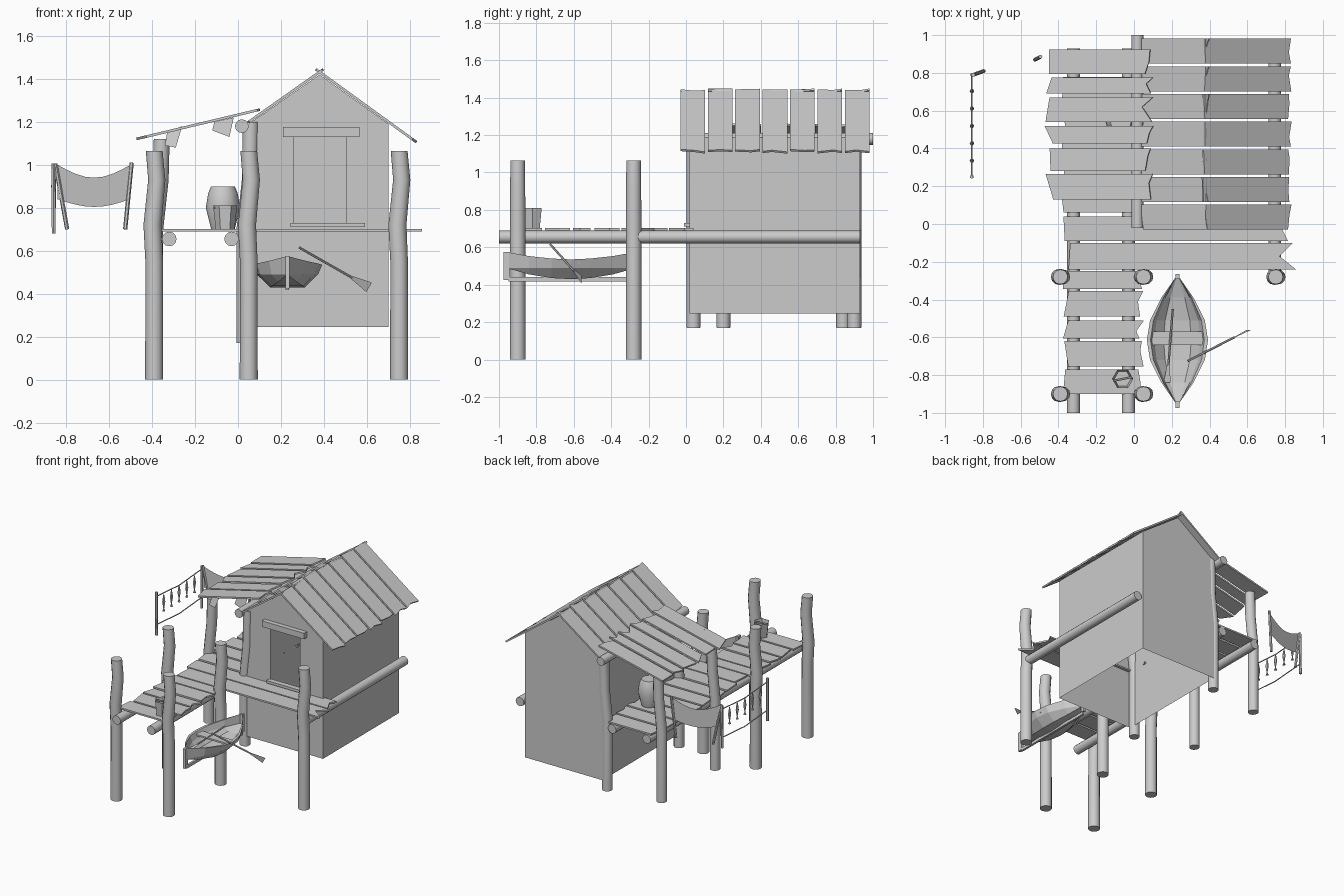
import bpy, bmesh, math, random
from mathutils import Vector

if "Cube" in bpy.data.objects:
    bpy.data.objects.remove(bpy.data.objects["Cube"])
random.seed(4)


def finish(name, bm, smooth=True):
    bmesh.ops.recalc_face_normals(bm, faces=bm.faces)
    me = bpy.data.meshes.new(name)
    bm.to_mesh(me)
    bm.free()
    ob = bpy.data.objects.new(name, me)
    bpy.context.collection.objects.link(ob)
    if smooth:
        bpy.ops.object.select_all(action='DESELECT')
        ob.select_set(True)
        bpy.context.view_layer.objects.active = ob
        bpy.ops.object.shade_smooth_by_angle(angle=math.radians(40))
    return ob


def tube(name, path, radii, sides=12, cap_end=True):
    """Rings swept along a nearly straight path."""
    path = [Vector(p) for p in path]
    if not isinstance(radii, (list, tuple)):
        radii = [radii] * len(path)
    q = (path[-1] - path[0]).to_track_quat('Z', 'Y')
    bm = bmesh.new()
    rings = []
    for p, r in zip(path, radii):
        rings.append([bm.verts.new(p + q @ Vector((r * math.cos(a), r * math.sin(a), 0)))
                      for a in (2 * math.pi * i / sides for i in range(sides))])
    for a, b in zip(rings, rings[1:]):
        for i in range(sides):
            j = (i + 1) % sides
            bm.faces.new((a[i], a[j], b[j], b[i]))
    bm.faces.new(rings[0])
    if cap_end:
        bm.faces.new(rings[-1])
    return finish(name, bm)


def box(name, lo, hi):
    bm = bmesh.new()
    bmesh.ops.create_cube(bm, size=1)
    for v in bm.verts:
        v.co = Vector([lo[i] + (v.co[i] + .5) * (hi[i] - lo[i]) for i in range(3)])
    return finish(name, bm, False)


def plank(name, a, b, y0, y1, jag=.02, notch=.03, thick=.012):
    """Board from a=(x,z) to b=(x,z), with ragged ends."""
    a, b = Vector((a[0], 0, a[1])), Vector((b[0], 0, b[1]))
    d = (b - a).normalized()
    n = Vector((-d.z, 0, d.x))
    r = lambda: random.uniform(-jag, jag)
    m = y0 + (y1 - y0) * random.uniform(.35, .65)
    pts = [a + d * r() + Vector((0, y0, 0)), b + d * r() + Vector((0, y0, 0)),
           b - d * random.uniform(0, notch) + Vector((0, m, 0)),
           b + d * r() + Vector((0, y1, 0)), a + d * r() + Vector((0, y1, 0))]
    bm = bmesh.new()
    f = bm.faces.new([bm.verts.new(p) for p in pts])
    ex = bmesh.ops.extrude_face_region(bm, geom=[f])
    bmesh.ops.translate(bm, verts=[v for v in ex['geom'] if isinstance(v, bmesh.types.BMVert)],
                        vec=-n * thick)
    return finish(name, bm, False)


def sheet(name, rows):
    bm = bmesh.new()
    vs = [[bm.verts.new(p) for p in r] for r in rows]
    for a, b in zip(vs, vs[1:]):
        for i in range(len(a) - 1):
            bm.faces.new((a[i], a[i + 1], b[i + 1], b[i]))
    return finish(name, bm)


# pier posts
for x, y in [(-.39, -.9), (.05, -.9), (-.39, -.28), (.05, -.28), (.75, -.28)]:
    tube("pier_post", [(x, y, 0), (x, y, .55), (x - .008, y, .72), (x + .012, y, .93), (x, y, 1.065)],
         [.042, .041, .042, .04, .039])
# porch posts
for x, y, top in [(.03, .04, 1.2), (.03, .9, 1.2), (-.385, .2, 1.12), (-.385, .84, 1.12)]:
    tube("porch_post", [(x, y, .17), (x, y, .7), (x + .025, y, .93), (x + .03, y, top)], .037)

# floor beams and eave beam
for x in (-.32, -.03):
    tube("floor_beam", [(x, -1, .655), (x, .93, .655)], .034)
tube("side_beam", [(.745, -.26, .655), (.745, .93, .655)], .034)
tube("eave_beam", [(.018, -.02, 1.18), (.018, 1, 1.18)], .032)

# deck planks
for y0, y1 in [(-.9, -.77), (-.755, -.62), (-.605, -.51), (-.49, -.355), (-.345, -.25)]:
    plank("pier_plank", (-.36, .702), (.04, .702), y0, y1)
plank("walkway_plank", (-.33, .702), (.84, .702), -.24, -.1, notch=.08)
plank("walkway_plank", (-.37, .702), (.8, .702), -.09, .04)
for i in range(6):
    plank("porch_plank", (-.37, .702), (.05, .702), .06 + i * .147, .19 + i * .147)

# hut shell with door opening and open underside
bm = bmesh.new()
L, R, PX, D0, D1 = .05, .70, .38, .26, .505
ZB, ZD0, ZD1, ZE, ZP = .245, .71, 1.13, 1.19, 1.42
F, B = .02, .93
for poly in [
        [(L, F, ZB), (D0, F, ZB), (D0, F, ZD1), (L, F, ZD1)],
        [(D1, F, ZB), (R, F, ZB), (R, F, ZD1), (D1, F, ZD1)],
        [(D0, F, ZB), (D1, F, ZB), (D1, F, ZD0), (D0, F, ZD0)],
        [(L, F, ZD1), (D0, F, ZD1), (D1, F, ZD1), (R, F, ZD1), (R, F, ZE), (PX, F, ZP), (L, F, ZE)],
        [(L, B, ZB), (R, B, ZB), (R, B, ZE), (PX, B, ZP), (L, B, ZE)],
        [(R, F, ZB), (R, B, ZB), (R, B, ZE), (R, F, ZE)],
        [(L, F, ZB), (L, B, ZB), (L, B, ZE), (L, F, ZE)]]:
    bm.faces.new([bm.verts.new(p) for p in poly])
bmesh.ops.remove_doubles(bm, verts=bm.verts, dist=.001)
finish("hut_walls", bm, False)
box("door_lintel", (.21, -.015, 1.13), (.565, .03, 1.175))
box("door_sill", (.245, -.01, .71), (.59, .03, .73))

# main roof boards, both slopes
for i in range(7):
    y = -.03 + i * .1465
    plank("roof_board_right", (.375, 1.443), (.825, 1.117), y, y + .132, .012, .01)
    plank("roof_board_left", (.04, 1.2), (.385, 1.443), y, y + .132, .012, .01)
# lean-to roof boards
for y0, y1 in [(.13, .265), (.28, .40), (.425, .52), (.54, .67), (.69, .775), (.795, .925)]:
    plank("porch_roof_board", (-.45, 1.132), (.08, 1.258), y0, y1, .025, .05)
# scraps hanging under the lean-to
sheet("hanging_scrap", [[(-.33, .16, 1.15), (-.26, .16, 1.18)], [(-.34, .14, 1.09), (-.29, .14, 1.08)]])
sheet("hanging_scrap", [[(-.11, .14, 1.2), (-.02, .14, 1.22)], [(-.12, .13, 1.16), (-.04, .13, 1.13)]])

# storage jar and bucket
tube("jar", [(-.07, .54, z) for z in (.702, .8, .87, .9)], [.055, .08, .068, .055])
tube("bucket", [(-.06, -.82, .702), (-.06, -.82, .81)], [.044, .056], 6, False)
tube("bucket_handle", [(-.11, -.83, .8), (-.01, -.81, .8)], .006, 6)

# rowing boat: outer and inner skins from cross-sections
bm = bmesh.new()
st = [(-.95, .008, .573), (-.84, .085, .553), (-.72, .145, .54), (-.615, .162, .535),
      (-.51, .145, .54), (-.39, .085, .553), (-.28, .008, .573)]
rows = []
for y, w, zr in st:
    zb = .43 + .5 * (y + .615) ** 2
    sec = [(-w, zr), (-w * .88, .49), (-w * .5, zb), (w * .5, zb), (w * .88, .49), (w, zr),
           (w * .88, zr), (w * .76, .5), (w * .45, zb + .02), (-w * .45, zb + .02),
           (-w * .76, .5), (-w * .88, zr)]
    rows.append([bm.verts.new((.23 + x, y, z)) for x, z in sec])
for a, b in zip(rows, rows[1:]):
    for i in range(12):
        j = (i + 1) % 12
        bm.faces.new((a[i], a[j], b[j], b[i]))
finish("boat_hull", bm, False)
for y0, y1 in [(-.975, -.94), (-.29, -.265)]:
    box("boat_stem", (.22, y0, .425 if y0 < -.5 else .44), (.24, y1, .575))
box("boat_keel", (.222, -.95, .418), (.238, -.28, .44))
box("boat_seat", (.085, -.64, .51), (.375, -.57, .522))

# oars
for a, b, w in [((.285, -.725, .615), (.61, -.56, .43), .026), ((.205, -.45, .54), (.175, -.84, .5), .018)]:
    a, b = Vector(a), Vector(b)
    m = a.lerp(b, .76)
    tube("oar_shaft", [a, m], .006, 6)
    n = Vector((.5, 0, .85)) if w > .02 else Vector((1, 0, 0))
    sheet("oar_blade", [[m - n * .008, m + n * .008], [b - n * w, b + n * w]])

# drying line: leaning poles, sagging cloth
P1, P2, P3 = (-.85, .79, 1.005), (-.495, .885, 1.01), (-.86, .25, 1.005)
tube("line_pole", [(-.795, .81, .7), P1], .01, 6)
tube("line_pole", [(-.525, .87, .7), P2], .01, 6)
tube("line_pole", [(-.858, .25, .68), P3], .01, 6)
tube("line_pole", [(-.858, .79, .68), (-.855, .79, 1.0)], .01, 6)
rows = []
for drop in (0, .08, .16):
    rows.append([(-.84 + .34 * t, .79 + .09 * t, 1.0 - .06 * math.sin(math.pi * t) - drop + drop * .15 * math.sin(math.pi * t))
                 for t in [i / 8 for i in range(9)]])
sheet("hanging_cloth", rows)

# drying rack strings with fish
for z in (.975, .76):
    tube("rack_string", [(-.858, .25, z), (-.858, .52, z - .02), (-.858, .79, z)], .004, 5)
for i in range(5):
    y = .335 + i * .092
    tube("drying_fish", [(-.858, y, z) for z in (.96, .93, .9, .85, .83)], [.002, .008, .012, .003, .011], 6)
